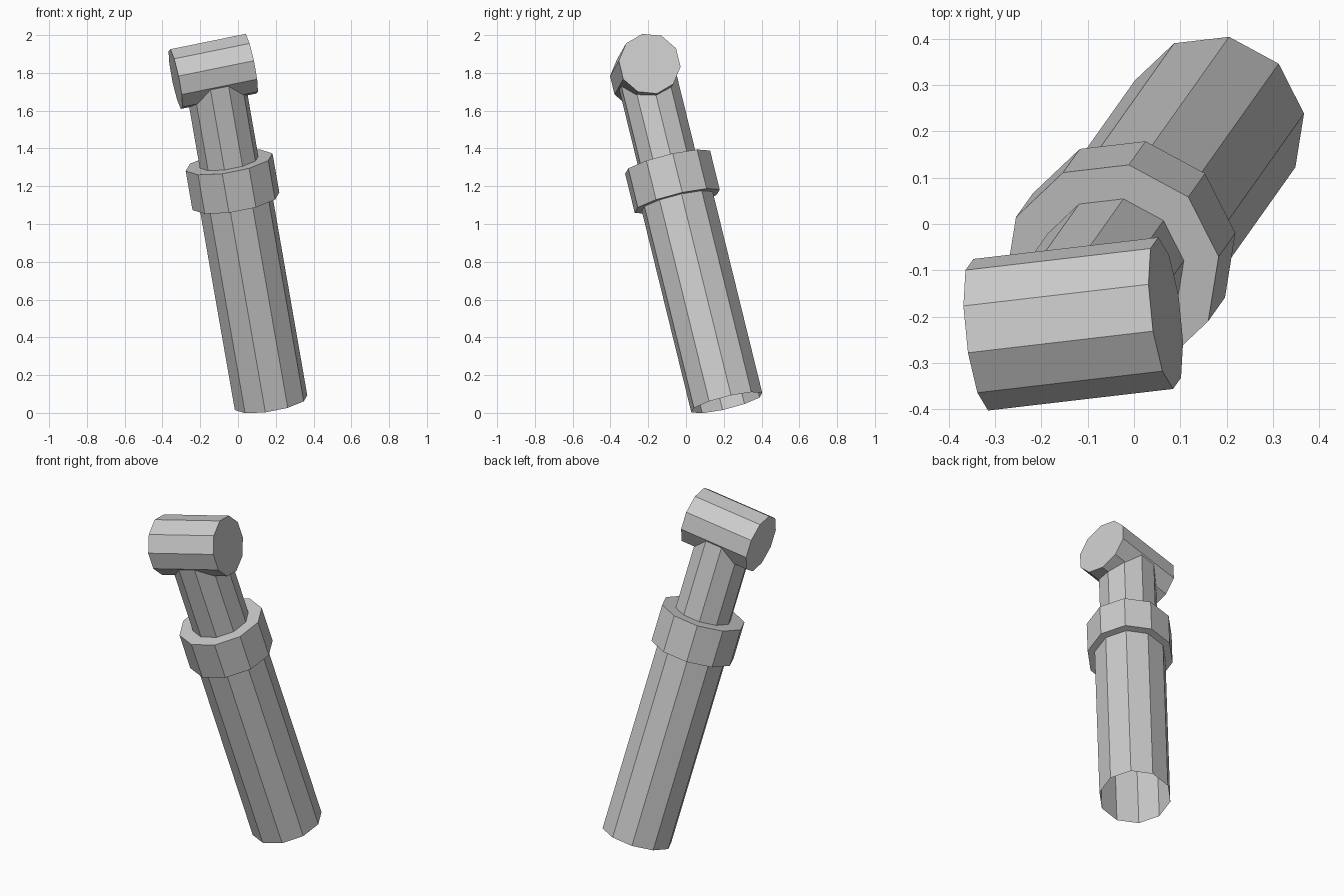
import bpy, bmesh
from mathutils import Matrix, Vector

if "Cube" in bpy.data.objects:
    bpy.data.objects.remove(bpy.data.objects["Cube"])

# Tilted frame: axis runs up the handle, cross runs along the head
BASE = Vector((0.175, 0.216, 0.054))
axis = Vector((-0.167, -0.2355, 0.957)).normalized()
cross = Vector((0.975, 0.1156, 0.190))
cross = (cross - axis * cross.dot(axis)).normalized()
side = axis.cross(cross)


def prism(name, centre, y_dir, z_dir, radius, length, capped=True):
    """Ten-sided cylinder along z_dir with a corner pointing along y_dir."""
    rot = Matrix((y_dir.cross(z_dir), y_dir, z_dir)).transposed().to_4x4()
    bm = bmesh.new()
    bmesh.ops.create_cone(bm, cap_ends=capped, segments=10,
                          radius1=radius, radius2=radius, depth=length)
    mesh = bpy.data.meshes.new(name)
    bm.to_mesh(mesh)
    bm.free()
    obj = bpy.data.objects.new(name, mesh)
    obj.matrix_world = Matrix.Translation(centre) @ rot
    bpy.context.collection.objects.link(obj)
    return obj


def stalk(name, start, end, radius, capped=True):
    """Part on the handle axis between two distances from the base."""
    centre = BASE + axis * (start + end) / 2
    return prism(name, centre, cross, axis, radius, end - start, capped)


# Handle tube, open at the bottom
stalk("handle_tube", 0.0, 1.2, 0.197, capped=False)
# Collar where the tube meets the neck
stalk("collar", 1.114, 1.33, 0.236)
# Neck rising into the head
stalk("neck", 1.25, 1.80, 0.159)
# Crosswise head
prism("head", BASE + axis * 1.832, axis, cross, 0.165, 0.41)
